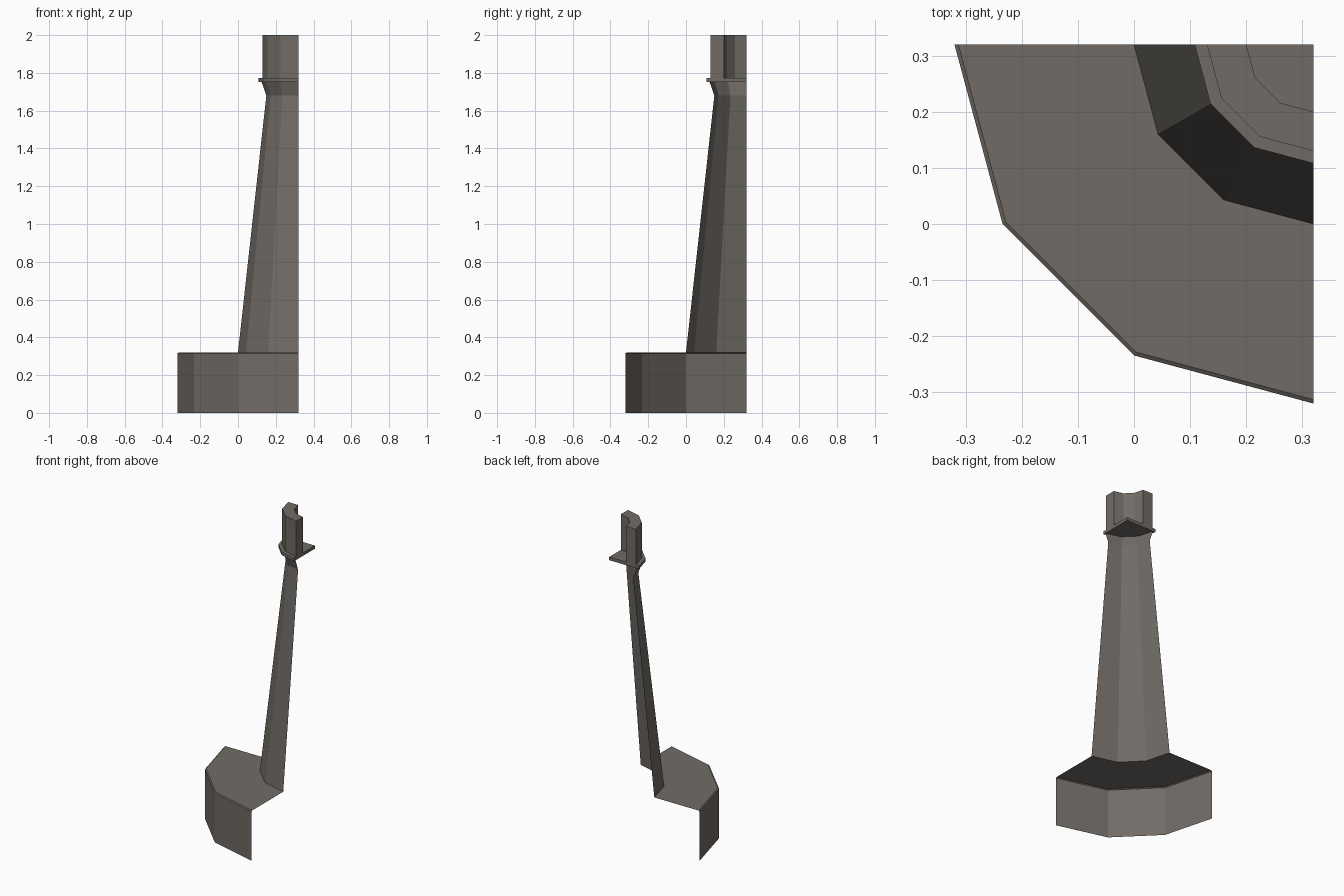
import bpy, bmesh, math

if "Cube" in bpy.data.objects:
    bpy.data.objects.remove(bpy.data.objects["Cube"])

# One stone colour for everything
stone = bpy.data.materials.new("warm_grey_stone")
stone.diffuse_color = (0.165, 0.148, 0.132, 1)
stone.use_nodes = True
stone.node_tree.nodes["Principled BSDF"].inputs["Base Color"].default_value = stone.diffuse_color

AXIS = 0.32      # x and y of the vertical turning axis
STEPS = 3        # quarter of a 12-sided turning


def quarter(name, profile, solid=False):
    """Turn an (r, z) profile through a quarter; solid closes loop and cut ends."""
    bm = bmesh.new()
    rings = []
    for k in range(STEPS + 1):
        a = math.pi + k * math.pi / 2 / STEPS
        rings.append([bm.verts.new((AXIS + r * math.cos(a), AXIS + r * math.sin(a), z))
                      for r, z in profile])
    n = len(profile)
    for k in range(STEPS):
        for i in range(n if solid else n - 1):
            j = (i + 1) % n
            bm.faces.new((rings[k][i], rings[k + 1][i], rings[k + 1][j], rings[k][j]))
    if solid:
        bm.faces.new(rings[0])
        bm.faces.new(rings[-1][::-1])
    bmesh.ops.remove_doubles(bm, verts=bm.verts[:], dist=1e-5)
    if solid:
        bmesh.ops.recalc_face_normals(bm, faces=bm.faces[:])
    me = bpy.data.meshes.new(name)
    bm.to_mesh(me)
    bm.free()
    me.materials.append(stone)
    ob = bpy.data.objects.new(name, me)
    bpy.context.collection.objects.link(ob)
    return ob


# Open-sided base drum with a fine chamfer and ring-shaped top
quarter("base", [(0.64, 0), (0.64, 0.315), (0.633, 0.32), (0.32, 0.32)])
# Tapered shaft with a flared neck
quarter("shaft", [(0.32, 0.32), (0.17, 1.68), (0.195, 1.752)])
# Thin collar plate
quarter("collar", [(0, 1.752), (0.212, 1.752), (0.212, 1.772), (0, 1.772)], True)
# Thick-walled cup on top
quarter("cup", [(0.12, 1.772), (0.19, 1.772), (0.19, 2.0), (0.12, 2.0)], True)
